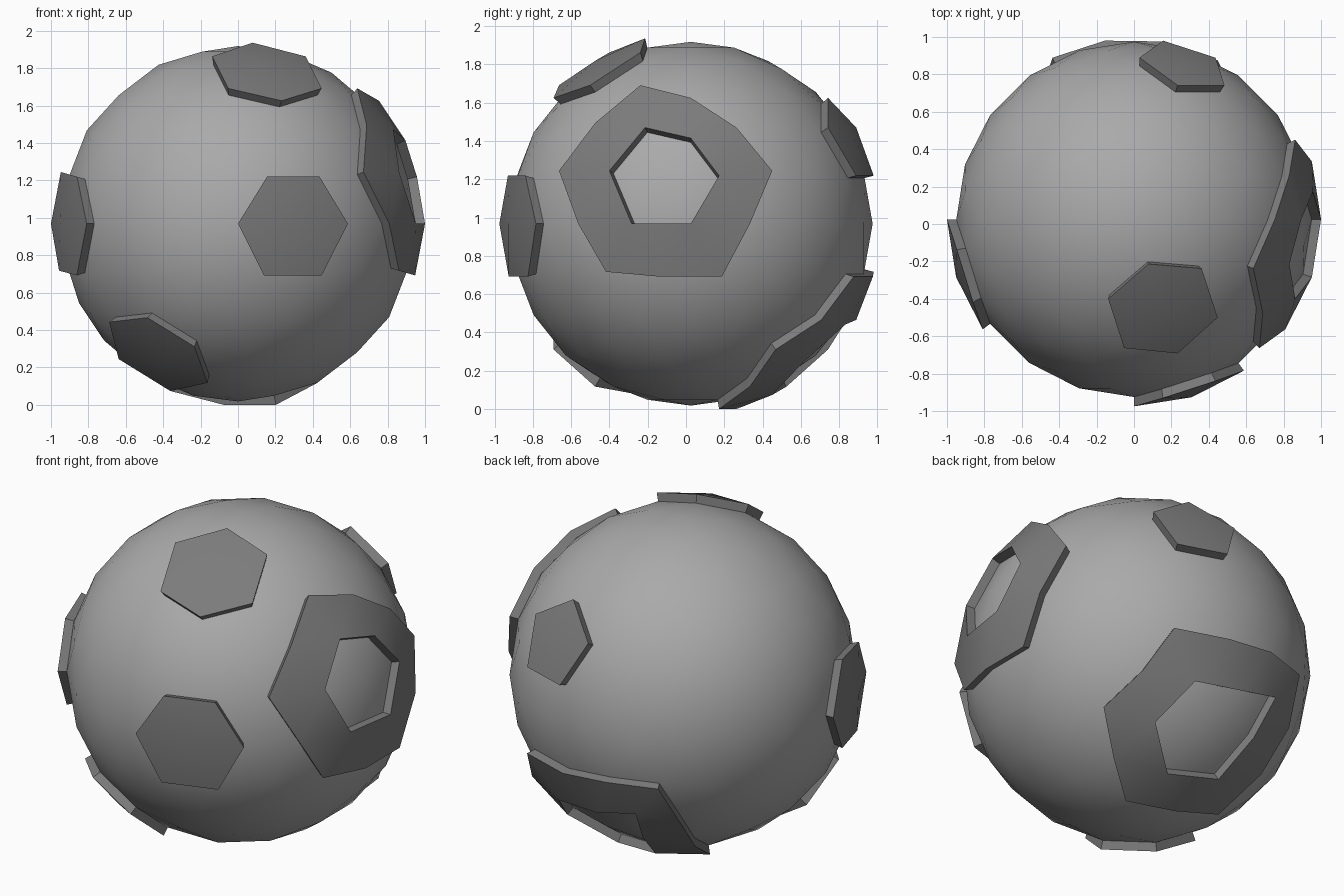
import bpy, bmesh, math
from mathutils import Vector

cube = bpy.data.objects.get("Cube")
if cube:
    bpy.data.objects.remove(cube, do_unlink=True)

CENTRE = Vector((0, 0.025, 0.968))
BALL_R, PLATE_R, SUNK_R = 0.95, 1.0, 0.94


def material(name, grey):
    mat = bpy.data.materials.new(name)
    mat.use_nodes = True
    colour = (grey, grey, grey, 1)
    mat.diffuse_color = colour
    mat.node_tree.nodes["Principled BSDF"].inputs["Base Color"].default_value = colour
    return mat


LIGHT = material("light_grey", 0.40)
DARK = material("dark_grey", 0.20)


def unit_ball():
    bm = bmesh.new()
    bmesh.ops.create_icosphere(bm, subdivisions=3, radius=1)
    return bm


def finish(bm, name, mat):
    mesh = bpy.data.meshes.new(name)
    bm.to_mesh(mesh)
    bm.free()
    obj = bpy.data.objects.new(name, mesh)
    bpy.context.collection.objects.link(obj)
    obj.location = CENTRE
    mesh.materials.append(mat)
    bpy.ops.object.select_all(action='DESELECT')
    obj.select_set(True)
    bpy.context.view_layer.objects.active = obj
    bpy.ops.object.shade_smooth_by_angle(angle=math.radians(30))
    return obj


def plate(name, direction, ring=False, extra=None):
    """Raise the patch of faces around one ball vertex, or the band around that patch."""
    bm = unit_ball()
    d = Vector(direction).normalized()
    hub = min(bm.verts, key=lambda v: (v.co - d).length)
    faces = set(hub.link_faces)
    if extra:
        e = Vector(extra).normalized()
        faces.add(min(bm.faces, key=lambda f: (f.calc_center_median() - e).length))
    if ring:
        faces = {n for f in faces for v in f.verts for n in v.link_faces} - faces
    bmesh.ops.delete(bm, geom=[f for f in bm.faces if f not in faces], context='FACES')
    # Thicken radially from just under the ball surface
    base = list(bm.verts)
    new = bmesh.ops.extrude_face_region(bm, geom=list(bm.faces), use_keep_orig=True)["geom"]
    for v in base:
        v.co *= SUNK_R
    for v in new:
        if isinstance(v, bmesh.types.BMVert):
            v.co *= PLATE_R
    bmesh.ops.recalc_face_normals(bm, faces=bm.faces)
    return finish(bm, name, DARK)


# Main ball
ball = unit_ball()
bmesh.ops.scale(ball, vec=(BALL_R,) * 3, verts=ball.verts)
finish(ball, "ball", LIGHT)

# Solid raised plates
plate("front_plate", (0.309, -0.951, 0))
plate("side_plate", (-0.951, -0.309, 0))
plate("top_plate", (0.162, -0.5, 0.85))
plate("lower_front_plate", (-0.447, -0.526, -0.724))
plate("back_pentagon_plate", (0.276, 0.851, 0.447))

# Raised bands with an opening in the middle
plate("side_ring", (0.96, -0.161, 0.233), ring=True)
plate("lower_back_ring", (0.053, 0.69, -0.724), ring=True, extra=(-0.17, 0.8, -0.54))
